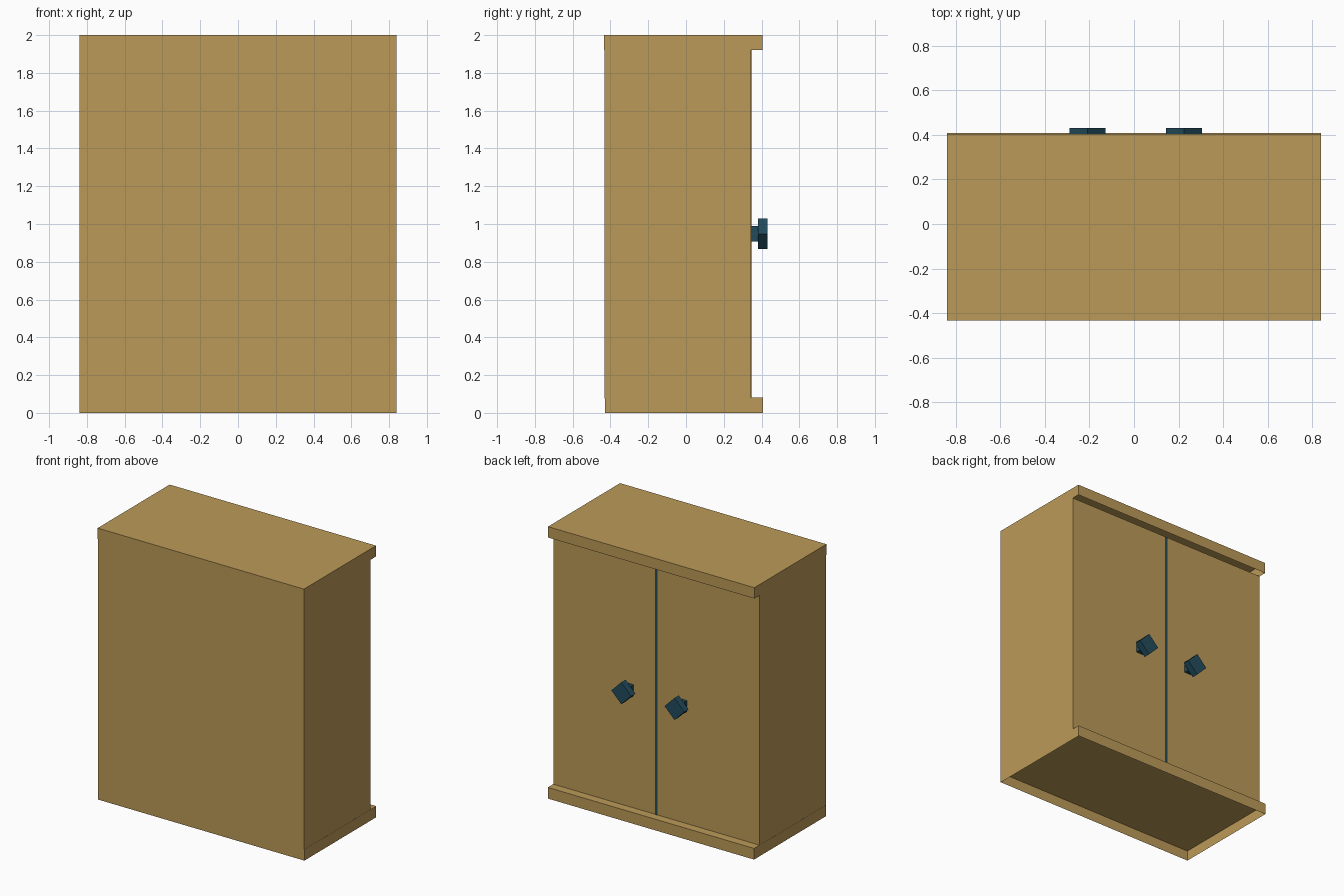
import bpy, bmesh, math
from mathutils import Matrix

if "Cube" in bpy.data.objects:
    bpy.data.objects.remove(bpy.data.objects["Cube"])


def material(name, rgb):
    m = bpy.data.materials.new(name)
    m.diffuse_color = (*rgb, 1)
    m.use_nodes = True
    m.node_tree.nodes["Principled BSDF"].inputs["Base Color"].default_value = m.diffuse_color
    return m


WOOD = material("tan wood", (0.503, 0.323, 0.098))
TEAL = material("dark teal", (0.016, 0.072, 0.109))


def box(name, mat, x, y, z, turn=0, open_bottom=False):
    """Box from (min, max) ranges, optionally turned about its y axis."""
    bm = bmesh.new()
    bmesh.ops.create_cube(bm, size=1)
    if open_bottom:
        bmesh.ops.delete(bm, geom=[f for f in bm.faces if f.normal.z < -0.5],
                         context='FACES_ONLY')
    size = [r[1] - r[0] for r in (x, y, z)]
    mid = [(r[0] + r[1]) / 2 for r in (x, y, z)]
    bm.transform(Matrix.Rotation(turn, 4, 'Y') @ Matrix.Diagonal((*size, 1)))
    me = bpy.data.meshes.new(name)
    bm.to_mesh(me)
    bm.free()
    me.materials.append(mat)
    ob = bpy.data.objects.new(name, me)
    ob.location = mid
    bpy.context.collection.objects.link(ob)
    return ob


# Cabinet body, between two hollow caps that overhang on the door side
box("cabinet_body", WOOD, (-0.839, 0.839), (-0.432, 0.345), (0.075, 1.921))
box("top_cap", WOOD, (-0.84, 0.84), (-0.433, 0.405), (1.92, 2.0), open_bottom=True)
box("base_plinth", WOOD, (-0.84, 0.84), (-0.428, 0.408), (0, 0.082), open_bottom=True)

# Dark seam between the doors
box("door_seam", TEAL, (-0.011, 0.011), (0.342, 0.347), (0.082, 1.92))

# Door knobs: square stem with a diamond head
h = 0.081 / math.sqrt(2)
for side, cx in (("left", -0.208), ("right", 0.225)):
    cz = 0.948
    box(side + "_knob_stem", TEAL, (cx - 0.041, cx + 0.041), (0.343, 0.385),
        (cz - 0.041, cz + 0.041))
    box(side + "_knob_head", TEAL, (cx - h, cx + h), (0.382, 0.431),
        (cz - h, cz + h), turn=math.pi / 4)
